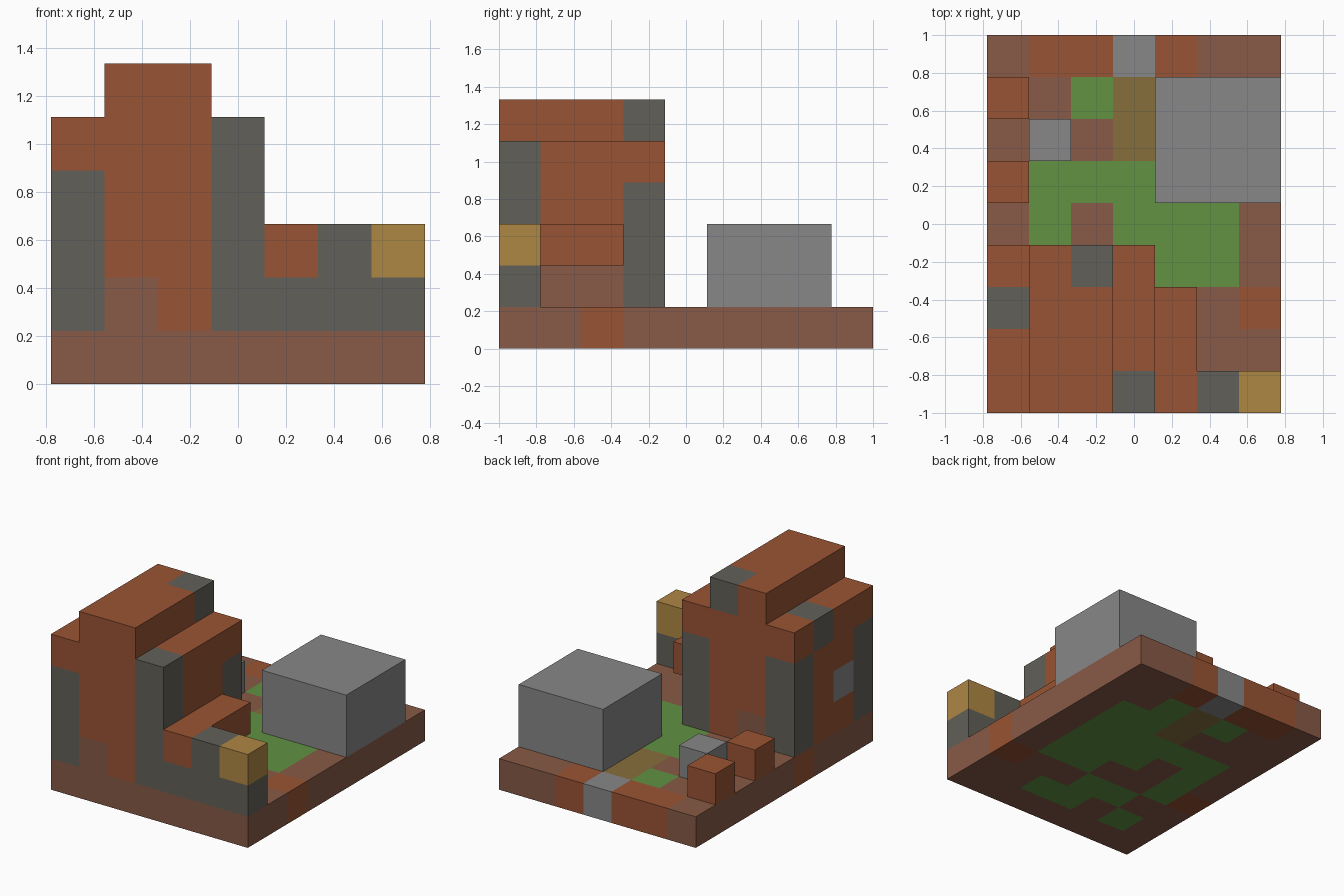
import bpy
import bmesh
from mathutils import Vector

cube = bpy.data.objects.get("Cube")
if cube:
    bpy.data.objects.remove(cube, do_unlink=True)

CELL = 2 / 9
NX, NY = 7, 9


def linear(c):
    c /= 255
    return c / 12.92 if c <= 0.04045 else ((c + 0.055) / 1.055) ** 2.4


def material(name, r, g, b):
    m = bpy.data.materials.new(name)
    colour = (linear(r), linear(g), linear(b), 1)
    m.diffuse_color = colour
    m.use_nodes = True
    m.node_tree.nodes["Principled BSDF"].inputs["Base Color"].default_value = colour
    return m


MATS = {
    "O": material("orange_brick", 153, 84, 51),
    "B": material("brown_earth", 136, 90, 71),
    "D": material("dark_stone", 98, 96, 88),
    "G": material("light_stone", 137, 135, 136),
    "E": material("grass_green", 98, 146, 66),
    "Y": material("gold", 175, 135, 68),
    "V": material("olive_path", 135, 111, 60),
}
KEYS = list(MATS)

parts = {}      # part name -> {cell: colour key}
solid = set()   # every filled cell


def fill(part, key, xs, ys, zs):
    """Fill an inclusive box of cells; later fills repaint earlier ones."""
    cells = parts.setdefault(part, {})
    for x in range(xs[0], xs[-1] + 1):
        for y in range(ys[0], ys[-1] + 1):
            for z in range(zs[0], zs[-1] + 1):
                cells[x, y, z] = key
                solid.add((x, y, z))


# Ground slab, listed from the back row to the front row
GROUND = """
BOOGOBB
BBEVEBB
BBBVEEB
BEEEEEB
BEBEEEB
OEBBEEB
BBEEBBO
BEBEEBB
BBBBBBB
""".split()
for y, row in enumerate(reversed(GROUND)):
    for x, key in enumerate(row):
        fill("ground", key, [x], [y], [0])

# Tower body and raised roof ridge
fill("tower", "O", [0, 3], [0, 3], [1, 4])
for x in (0, 3):                                # stone corner pillars
    for y in (0, 3):
        fill("tower", "D", [x], [y], [1, 3])
fill("tower", "D", [3], [0], [4])
fill("tower", "D", [0], [2], [4])
fill("tower", "G", [0], [1], [2])               # side window
fill("tower", "B", [3], [1, 2], [1])
fill("tower", "B", [1], [0, 3], [1])
fill("roof_ridge", "O", [1, 2], [0, 3], [5])
fill("roof_ridge", "D", [2], [3], [5])

# Front wall with gold corner, and the ledge beside the tower
fill("front_wall", "D", [4, 6], [0], [1, 2])
fill("front_wall", "Y", [6], [0], [2])
fill("ledge", "O", [4], [0, 2], [2])
parts["front_wall"].pop((4, 0, 2))

# Large stone block and the small posts
fill("stone_block", "G", [4, 6], [5, 7], [1, 2])
fill("small_stone", "G", [1], [6], [1])
fill("back_post", "O", [0], [7], [1])
fill("middle_post", "O", [0], [5], [1])


def build(name, cells):
    """Make one mesh from the exposed sides of the part's cells."""
    bm = bmesh.new()
    for cell, key in cells.items():
        centre = Vector(cell) + Vector((0.5 - NX / 2, 0.5 - NY / 2, 0.5))
        for axis in range(3):
            for sign in (-1, 1):
                other = list(cell)
                other[axis] += sign
                if tuple(other) in solid:
                    continue
                n, u = Vector(), Vector()
                n[axis] = sign / 2
                u[(axis + 1) % 3] = 0.5
                v = n.cross(u) * 2
                corners = (-u - v, u - v, u + v, v - u)
                face = bm.faces.new([bm.verts.new((centre + n + c) * CELL) for c in corners])
                face.material_index = KEYS.index(key)
    bmesh.ops.remove_doubles(bm, verts=bm.verts, dist=CELL / 100)
    mesh = bpy.data.meshes.new(name)
    for m in MATS.values():
        mesh.materials.append(m)
    bm.to_mesh(mesh)
    bm.free()
    bpy.context.collection.objects.link(bpy.data.objects.new(name, mesh))


for name, cells in parts.items():
    build(name, cells)
